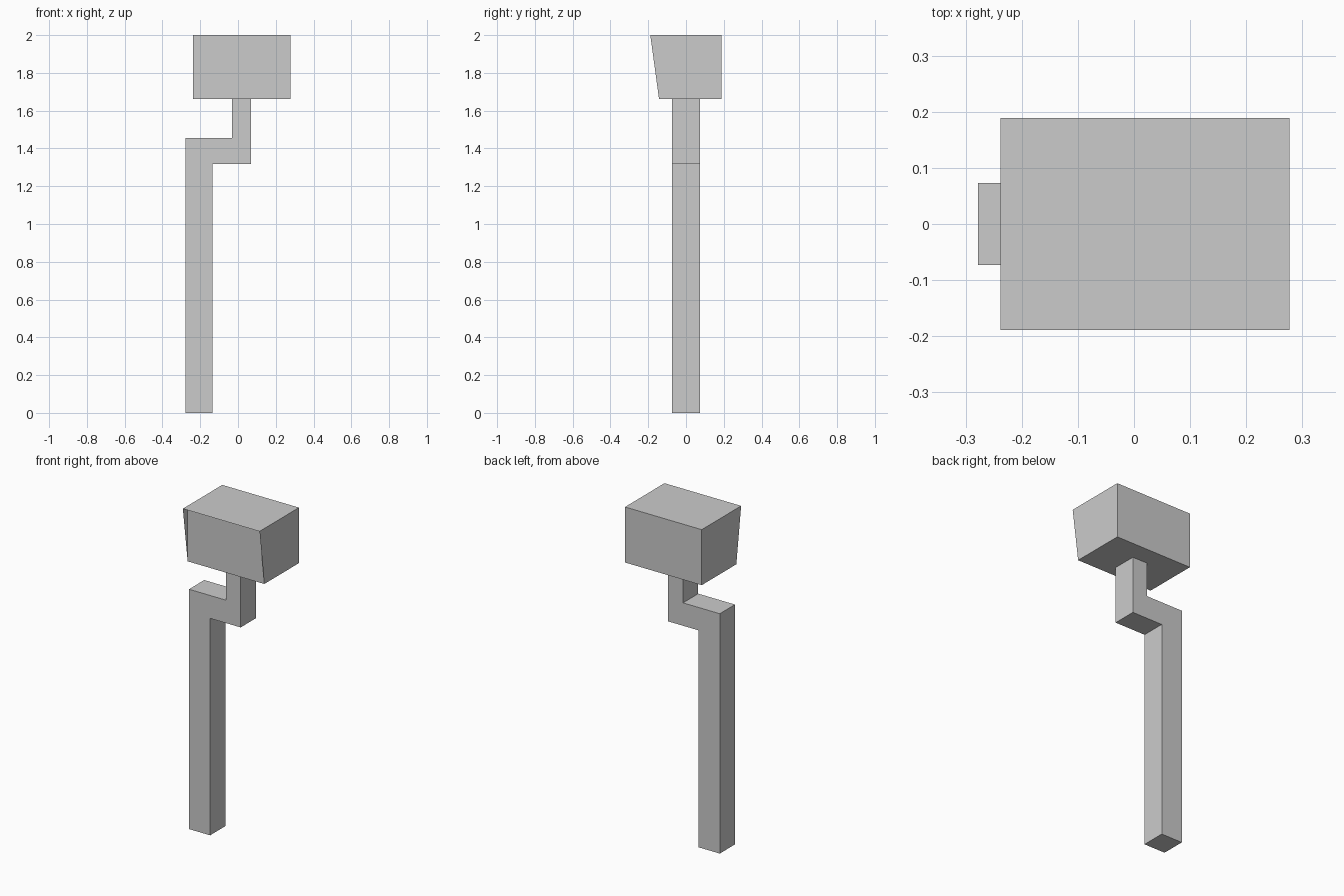
import bpy, bmesh

if "Cube" in bpy.data.objects:
    bpy.data.objects.remove(bpy.data.objects["Cube"])

def extrude(name, profile, to_3d, start, end):
    """Closed prism from a 2D profile swept between two offsets."""
    bm = bmesh.new()
    face = bm.faces.new([bm.verts.new(to_3d(p, start)) for p in profile])
    new = bmesh.ops.extrude_face_region(bm, geom=[face], use_keep_orig=True)["geom"]
    shift = [b - a for a, b in zip(to_3d((0, 0), start), to_3d((0, 0), end))]
    bmesh.ops.translate(bm, vec=shift,
                        verts=[v for v in new if isinstance(v, bmesh.types.BMVert)])
    bmesh.ops.recalc_face_normals(bm, faces=bm.faces)
    return finish(name, bm)

def finish(name, bm):
    mesh = bpy.data.meshes.new(name)
    bm.to_mesh(mesh)
    bm.free()
    obj = bpy.data.objects.new(name, mesh)
    bpy.context.collection.objects.link(obj)
    return obj

X0, X1 = -0.238, 0.277          # head sides
BOTTOM, TOP = 1.663, 2.0        # head heights
LIP, FRONT, BACK = -0.189, -0.143, 0.189

# Cranked post: upright, sideways arm and riser as one profile
extrude("post",
        [(-0.278, 0), (-0.136, 0), (-0.136, 1.317), (0.069, 1.317),
         (0.069, BOTTOM), (-0.031, BOTTOM), (-0.031, 1.456), (-0.278, 1.456)],
        lambda p, o: (p[0], o, p[1]), -0.073, 0.073)

# Head box with an upright front panel
extrude("head",
        [(FRONT, BOTTOM), (BACK, BOTTOM), (BACK, TOP), (FRONT, TOP)],
        lambda p, o: (o, p[0], p[1]), X0, X1)

# Thin hood around the recessed front: top lip and two tapering side fins
bm = bmesh.new()
left, right = ([bm.verts.new((x, y, z)) for y, z in
                ((FRONT, BOTTOM), (FRONT, TOP), (LIP, TOP))] for x in (X0, X1))
bm.faces.new(left)
bm.faces.new(right[::-1])
bm.faces.new((left[2], right[2], right[1], left[1]))
bm.normal_update()
for f in bm.faces:              # fins face outward, lip faces up
    c, n = f.calc_center_median(), f.normal
    if n.z < -0.5 or n.x * (c.x - (X0 + X1) / 2) < -1e-4:
        f.normal_flip()
finish("hood", bm)
